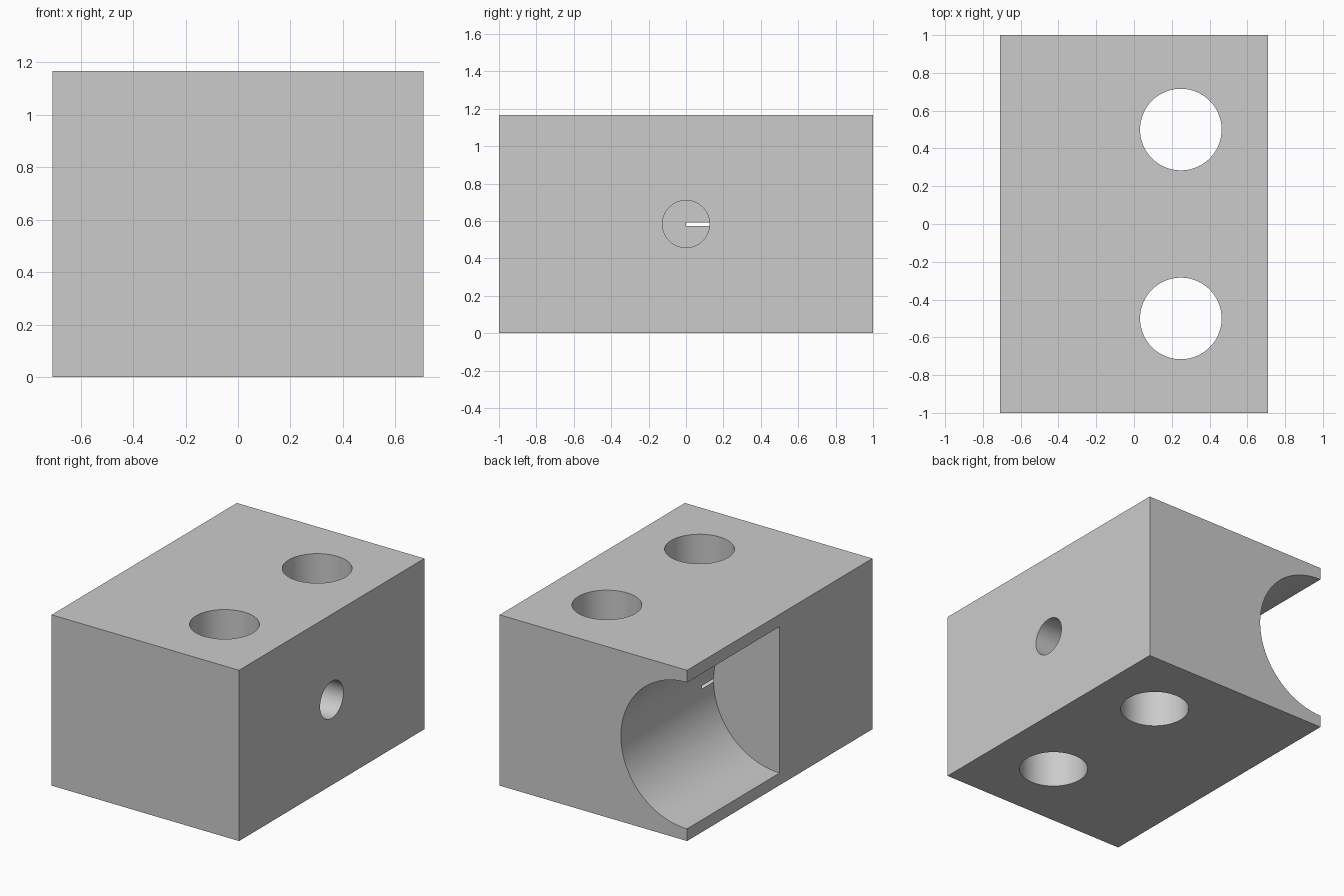
import bpy, math
from mathutils import Matrix

if "Cube" in bpy.data.objects:
    bpy.data.objects.remove(bpy.data.objects["Cube"])

W, D, H = 1.4167, 2.0, 1.1667      # block size in x, y, z
MID = H / 2

grey = bpy.data.materials.new("plain grey")
grey.diffuse_color = (0.6, 0.6, 0.6, 1)
grey.use_nodes = True
grey.node_tree.nodes["Principled BSDF"].inputs["Base Color"].default_value = grey.diffuse_color


def cylinder(name, radius, length, center, axis, sides):
    """Cylinder along an axis, turned so that a flat side faces +x when it lies on y."""
    bpy.ops.mesh.primitive_cylinder_add(vertices=sides, radius=radius, depth=length)
    ob = bpy.context.object
    ob.name = name
    turn = {"x": Matrix.Rotation(math.pi / 2, 4, "Y"),
            "y": Matrix.Rotation(math.pi / 2, 4, "X"),
            "z": Matrix.Identity(4)}[axis]
    half_side = Matrix.Rotation(math.pi / sides, 4, "Z")
    ob.data.transform(Matrix.Translation(center) @ turn @ half_side)
    ob.data.materials.append(grey)
    return ob


# Block
bpy.ops.mesh.primitive_cube_add(size=1)
block = bpy.context.object
block.name = "mounting_block"
block.data.transform(Matrix.Translation((0, 0, MID)) @ Matrix.Diagonal((W, D, H, 1)))
block.data.materials.append(grey)

# Half-round pocket, open to the back and the left side
cutters = [cylinder("pocket_cutter", 0.5, 1.2, (-W / 2, 0.6, MID), "y", 180)]

# Two vertical through holes
for y in (-0.5, 0.5):
    cutters.append(cylinder("bolt_hole_cutter", 0.216, H + 0.4, (0.248, y, MID), "z", 96))

# Side hole that just breaks into the pocket wall, leaving a thin slit
end = -W / 2 + 0.4999
length = W / 2 + 0.2 - end
cutters.append(cylinder("side_hole_cutter", 0.126, length,
                        (end + length / 2, 0, MID), "x", 64))

# Apply the cuts, then remove the cutters
for c in cutters:
    bpy.ops.object.select_all(action="DESELECT")
    block.select_set(True)
    bpy.context.view_layer.objects.active = block
    cut = block.modifiers.new("cut", "BOOLEAN")
    cut.operation = "DIFFERENCE"
    cut.solver = "EXACT"
    cut.object = c
    bpy.ops.object.modifier_apply(modifier=cut.name)
    bpy.data.objects.remove(c, do_unlink=True)

bpy.ops.object.shade_smooth_by_angle(angle=math.radians(30))
